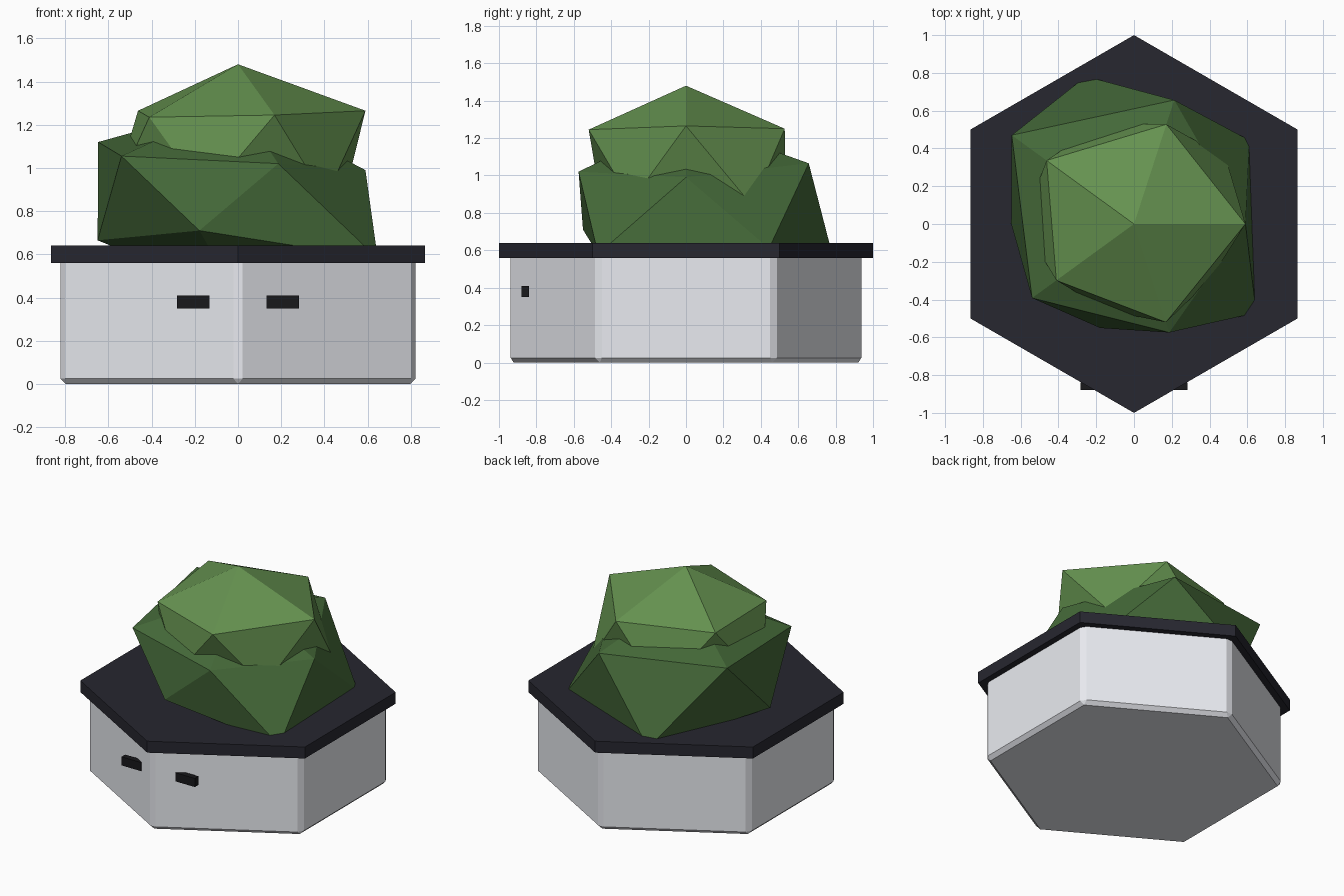
import bpy, bmesh
from math import cos, sin, radians

if "Cube" in bpy.data.objects:
    bpy.data.objects.remove(bpy.data.objects["Cube"])


def material(name, rgb):
    m = bpy.data.materials.new(name)
    m.diffuse_color = (*rgb, 1)
    m.use_nodes = True
    m.node_tree.nodes["Principled BSDF"].inputs["Base Color"].default_value = m.diffuse_color
    return m


def make_object(name, bm, mat=None):
    bmesh.ops.recalc_face_normals(bm, faces=bm.faces)
    mesh = bpy.data.meshes.new(name)
    bm.to_mesh(mesh)
    bm.free()
    ob = bpy.data.objects.new(name, mesh)
    bpy.context.collection.objects.link(ob)
    if mat:
        mesh.materials.append(mat)
    return ob


def hex_prism(name, radius, z0, z1, mat, bevel=0):
    bm = bmesh.new()
    ring = [bm.verts.new((radius * cos(radians(30 + 60 * i)),
                          radius * sin(radians(30 + 60 * i)), z0)) for i in range(6)]
    base = bm.faces.new(ring)
    top = bmesh.ops.extrude_face_region(bm, geom=[base], use_keep_orig=True)["geom"]
    bmesh.ops.translate(bm, vec=(0, 0, z1 - z0),
                        verts=[g for g in top if isinstance(g, bmesh.types.BMVert)])
    ob = make_object(name, bm, mat)
    if bevel:
        mod = ob.modifiers.new("bevel", 'BEVEL')
        mod.width = bevel
        mod.segments = 1
    return ob


def leaf_clump(name, top_z, upper, lower, bottom_z, mat):
    """Irregular icosahedron: each ring is five (radius, z) pairs."""
    bm = bmesh.new()

    def ring(pairs, start):
        return [bm.verts.new((r * cos(radians(start + 72 * i)),
                              r * sin(radians(start + 72 * i)), z))
                for i, (r, z) in enumerate(pairs)]
    top, bottom = bm.verts.new((0, 0, top_z)), bm.verts.new((0, 0, bottom_z))
    u, l = ring(upper, 0), ring(lower, 36)
    for i in range(5):
        j = (i + 1) % 5
        for tri in ((top, u[i], u[j]), (u[i], l[i], u[j]),
                    (u[j], l[i], l[j]), (bottom, l[j], l[i])):
            bm.faces.new(tri)
    return make_object(name, bm, mat)


dark = material("dark_rim", (0.02, 0.02, 0.029))
black = material("black_slot", (0.009, 0.009, 0.011))
pale = material("pale_pot", (0.82, 0.835, 0.88))
deep_green = material("deep_green", (0.06, 0.144, 0.041))
light_green = material("light_green", (0.13, 0.288, 0.08))

# Pot and its overhanging rim
hex_prism("pot_body", 0.95, 0, 0.60, pale, bevel=0.025)
hex_prism("pot_rim", 1.0, 0.56, 0.64, dark)

# Two front slots
for side, x in (("left", -0.208), ("right", 0.208)):
    bm = bmesh.new()
    bmesh.ops.create_cube(bm, size=1)
    bmesh.ops.scale(bm, vec=(0.15, 0.04, 0.06), verts=bm.verts)
    bmesh.ops.translate(bm, vec=(x, -0.86, 0.38), verts=bm.verts)
    make_object("front_slot_" + side, bm, black)

# Faceted foliage
leaf_clump("lower_foliage", 1.30,
           [(0.59, 0.99), (0.69, 1.065), (0.80, 1.12), (0.667, 1.055), (0.604, 1.02)],
           [(0.755, 0.61), (0.822, 0.58), (0.65, 0.665), (0.579, 0.71), (0.80, 0.58)],
           0.40, deep_green)
leaf_clump("upper_foliage", 1.48,
           [(0.59, 1.265), (0.555, 1.25), (0.572, 1.265), (0.508, 1.235), (0.547, 1.245)],
           [(0.60, 0.84), (0.56, 0.85), (0.59, 0.84), (0.48, 0.87), (0.50, 0.86)],
           0.70, light_green)
